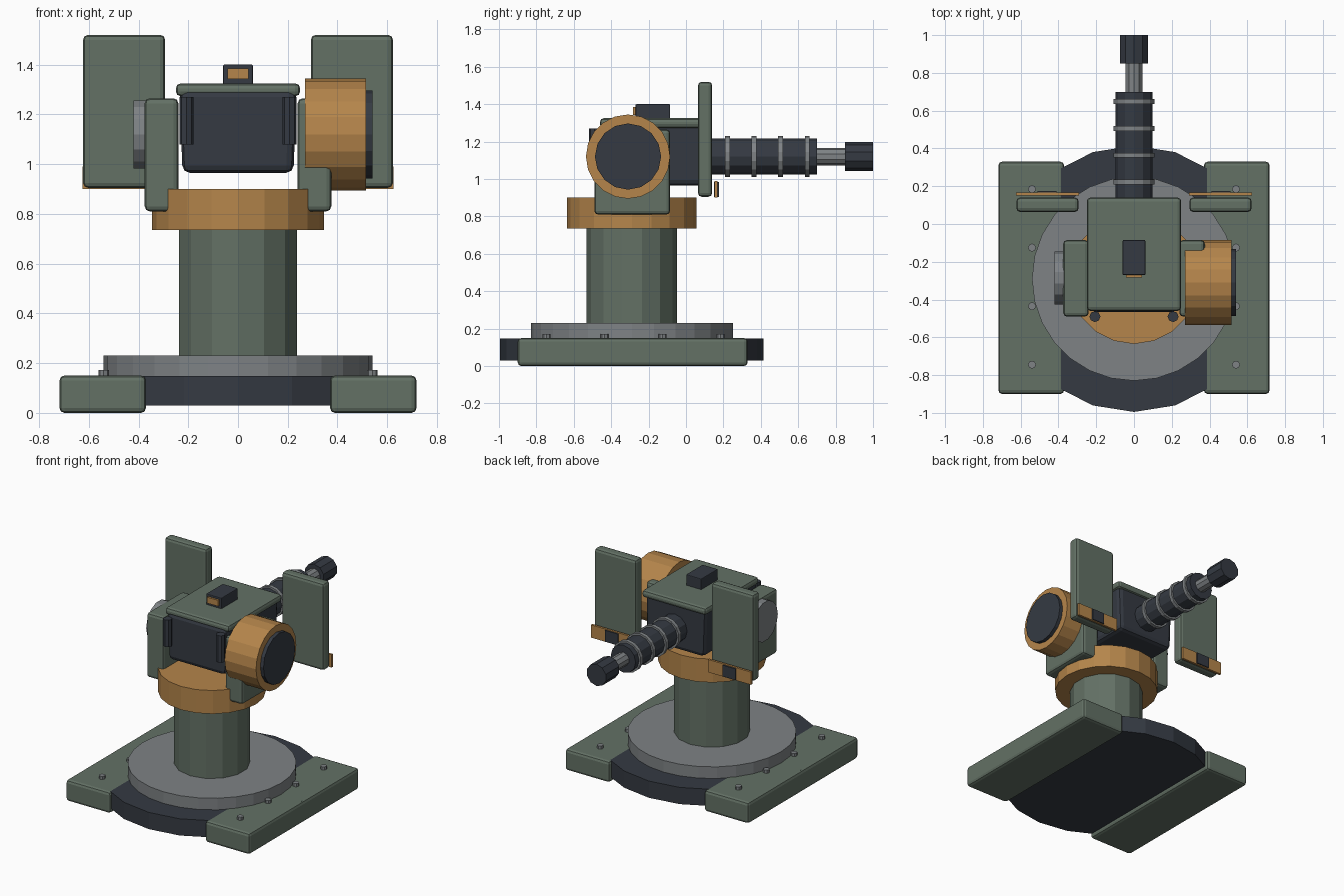
import bpy
import bmesh
from math import pi
from mathutils import Matrix

if "Cube" in bpy.data.objects:
    bpy.data.objects.remove(bpy.data.objects["Cube"])


def material(name, rgb):
    m = bpy.data.materials.new(name)
    m.use_nodes = True
    m.diffuse_color = (*rgb, 1)
    m.node_tree.nodes["Principled BSDF"].inputs["Base Color"].default_value = (*rgb, 1)
    return m


GREEN = material("army green", (0.125, 0.165, 0.13))
ORANGE = material("ochre orange", (0.46, 0.235, 0.07))
GREY = material("steel grey", (0.21, 0.225, 0.235))
DARK = material("dark slate", (0.035, 0.042, 0.055))


def finish(bm, name, mat):
    mesh = bpy.data.meshes.new(name)
    bm.to_mesh(mesh)
    bm.free()
    mesh.materials.append(mat)
    ob = bpy.data.objects.new(name, mesh)
    bpy.context.scene.collection.objects.link(ob)
    return ob


def box(name, mat, x, y, z, bevel=0.0, taper=1.0):
    """Box from (min, max) ranges; taper narrows the bottom in x."""
    bm = bmesh.new()
    bmesh.ops.create_cube(bm, size=1)
    for v in bm.verts:
        if v.co.z < 0:
            v.co.x *= taper
        for i, (lo, hi) in enumerate((x, y, z)):
            v.co[i] = (lo + hi) / 2 + v.co[i] * (hi - lo)
    ob = finish(bm, name, mat)
    if bevel:
        mod = ob.modifiers.new("rounded edges", "BEVEL")
        mod.width = bevel
        mod.segments = 2
    return ob


TURN = {"x": Matrix.Rotation(pi / 2, 4, "Y"),
        "y": Matrix.Rotation(-pi / 2, 4, "X"),
        "z": Matrix.Identity(4)}


def cylinder(name, mat, axis, centre, span, radius, sides):
    """Cylinder along an axis; span is its range on that axis."""
    loc = list(centre)
    loc["xyz".index(axis)] = sum(span) / 2
    bm = bmesh.new()
    bmesh.ops.create_cone(bm, cap_ends=True, segments=sides, radius1=radius,
                          radius2=radius, depth=span[1] - span[0],
                          matrix=Matrix.Translation(loc) @ TURN[axis])
    return finish(bm, name, mat)


def sided(sign, lo, hi):
    return tuple(sorted((sign * lo, sign * hi)))


# Base and pedestal
PIVOT = (0, -0.29, 0)
cylinder("base_disc", DARK, "z", PIVOT, (0.03, 0.148), 0.705, 20)
cylinder("turntable", GREY, "z", PIVOT, (0.14, 0.23), 0.54, 28)
cylinder("column", GREEN, "z", PIVOT, (0.22, 0.75), 0.243, 14)
cylinder("collar", ORANGE, "z", PIVOT, (0.735, 0.90), 0.345, 20)

# Paired parts on each side
for side, s in (("left", 1), ("right", -1)):
    box(side + "_base_rail", GREEN, sided(s, 0.37, 0.718), (-0.9, 0.33), (0, 0.15), 0.02)
    for i in range(4):
        cylinder(f"{side}_bolt_{i + 1}", GREY, "z", (s * 0.54, -0.745 + i * 0.31, 0),
                 (0.14, 0.172), 0.021, 8)
    box(side + "_yoke_arm", GREEN, sided(s, 0.24, 0.375), (-0.49, -0.085), (0.81, 1.265), 0.02)
    box(side + "_shield", GREEN, sided(s, 0.293, 0.623), (0.064, 0.14), (0.905, 1.52), 0.02)
    box(side + "_shield_strip", ORANGE, sided(s, 0.29, 0.625), (0.152, 0.168), (0.90, 0.99))
    box(side + "_strip_patch", DARK, sided(s, 0.41, 0.51), (0.15, 0.176), (0.905, 0.985))
    cylinder(side + "_front_post", DARK, "z", (s * 0.207, -0.49, 0), (1.08, 1.27), 0.029, 8)

# Trunnions on the outer faces of the arms
cylinder("drum", ORANGE, "x", (0, -0.31, 1.12), (0.27, 0.515), 0.225, 20)
cylinder("drum_cap", DARK, "x", (0, -0.31, 1.12), (0.5, 0.54), 0.177, 16)
cylinder("pivot_cap", GREY, "x", (0, -0.285, 1.12), (-0.42, -0.36), 0.14, 14)

# Receiver, lid and sight
box("receiver", DARK, (-0.235, 0.235), (-0.465, 0.125), (0.965, 1.3), 0.03, 0.95)
box("receiver_lid", GREEN, (-0.25, 0.25), (-0.46, 0.14), (1.273, 1.325), 0.02)
box("sight_housing", DARK, (-0.06, 0.06), (-0.27, -0.085), (1.31, 1.4), 0.005)
box("sight_lens", ORANGE, (-0.043, 0.043), (-0.284, -0.265), (1.343, 1.385))

# Barrel pointing to the rear
AXIS = (0, 0, 1.12)
cylinder("barrel_sleeve", DARK, "y", AXIS, (0.08, 0.70), 0.097, 12)
for i in range(4):
    y = 0.222 + i * 0.142
    cylinder(f"barrel_ring_{i + 1}", GREY, "y", AXIS, (y - 0.013, y + 0.013), 0.11, 14)
cylinder("barrel_rod", GREY, "y", AXIS, (0.69, 0.86), 0.047, 10)
cylinder("muzzle", DARK, "y", AXIS, (0.85, 1.0), 0.077, 10)
